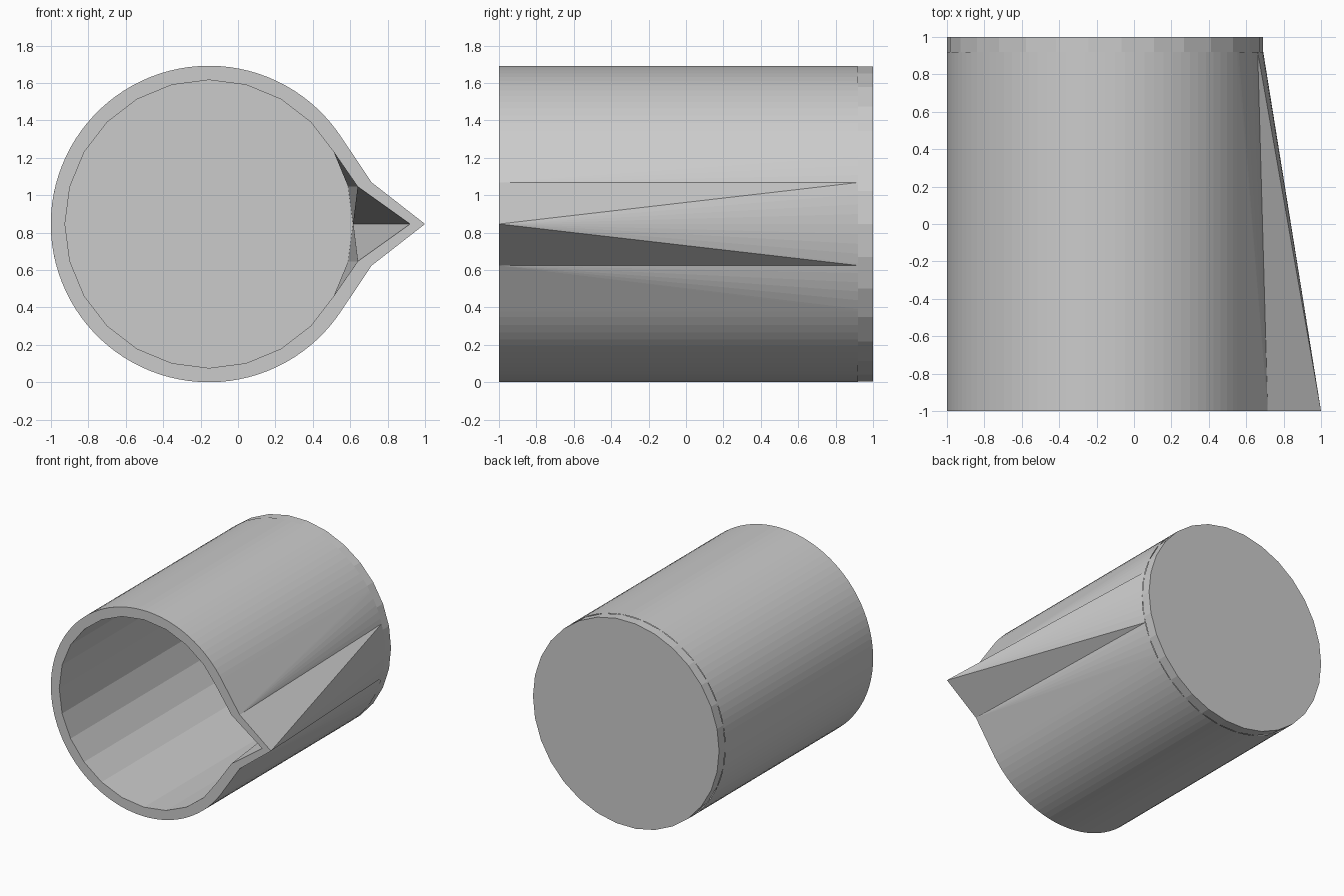
import bpy, bmesh
from math import sin, cos, radians
from mathutils import Vector

CX, CZ = -0.155, 0.846
FRONT, FLOOR, BACK = -1.0, 0.92, 1.0
R_OUT, R_IN = 0.846, 0.77

cube = bpy.data.objects.get("Cube")
if cube:
    bpy.data.objects.remove(cube, do_unlink=True)

grey = bpy.data.materials.new("light grey")
grey.use_nodes = True
grey.diffuse_color = (0.6, 0.6, 0.6, 1)
grey.node_tree.nodes["Principled BSDF"].inputs["Base Color"].default_value = (0.6, 0.6, 0.6, 1)


def ring(radius, deg, y):
    a = radians(deg)
    return Vector((CX + radius * cos(a), y, CZ + radius * sin(a)))


def finish(name, bm):
    mesh = bpy.data.meshes.new(name)
    bm.to_mesh(mesh)
    bm.free()
    mesh.materials.append(grey)
    bpy.context.collection.objects.link(bpy.data.objects.new(name, mesh))


def loft(bm, pairs, inward=False):
    """Skin a closed run of (front, back) point pairs; return the front edges."""
    cache = {}

    def vert(p):
        key = tuple(round(c, 5) for c in p)
        if key not in cache:
            cache[key] = bm.verts.new(p)
        return cache[key]

    rim = []
    for (f0, b0), (f1, b1) in zip(pairs, pairs[1:] + pairs[:1]):
        corners = list(dict.fromkeys(vert(p) for p in (f0, f1, b1, b0)))
        if len(corners) > 2:
            bm.faces.new(corners[::-1] if inward else corners)
        if vert(f0) != vert(f1):
            rim.append(bm.edges.get((vert(f0), vert(f1))))
    return rim


def mirrored(half):
    """Close a half run (spout tip to far side) with its reflection in z."""
    def flip(p):
        return Vector((p.x, p.y, 2 * CZ - p.z))
    return half + [(flip(f), flip(b)) for f, b in half[-2:0:-1]]


# Outer wall: the round back fans forward to the spout tip and shoulder
tip, shoulder = Vector((1, FRONT, CZ)), Vector((0.715, FRONT, CZ + 0.222))
LOW, HIGH = 15.2, 33.5
angles = sorted([180 * i / 50 for i in range(51)] + [LOW, HIGH])
outer = [(tip, ring(R_OUT, a, FLOOR)) for a in angles if a <= LOW]
outer += [(shoulder, ring(R_OUT, a, FLOOR)) for a in angles if LOW <= a <= HIGH]
outer += [(ring(R_OUT, a, FRONT), ring(R_OUT, a, FLOOR)) for a in angles if a >= HIGH]

# Inner wall: 24 broad facets with a matching spout groove
in_tip, in_shoulder = Vector((0.92, FRONT, CZ)), Vector((0.64, FRONT, CZ + 0.2))
b0, b15 = ring(R_IN, 0, FLOOR), ring(R_IN, 15, FLOOR)
inner = [(in_tip, b0), (in_shoulder, b0), (in_shoulder, b15), (ring(R_IN, 30, FRONT), b15)]
inner += [(ring(R_IN, a, FRONT), ring(R_IN, a, FLOOR)) for a in range(30, 181, 15)]

# Cup wall with a flat rim joining both skins
bm = bmesh.new()
rim = loft(bm, mirrored(outer)) + loft(bm, mirrored(inner), inward=True)
bmesh.ops.triangle_fill(bm, edges=rim, use_beauty=True, normal=(0, -1, 0))
finish("cup_wall", bm)

# Base disc, also the floor of the cup
bm = bmesh.new()
SIDES = 30
loops = [[bm.verts.new(ring(R_OUT, 360 * i / SIDES, y)) for i in range(SIDES)]
         for y in (FLOOR, BACK)]
for i in range(SIDES):
    j = (i + 1) % SIDES
    bm.faces.new((loops[0][i], loops[0][j], loops[1][j], loops[1][i]))
bm.faces.new(loops[0])
bm.faces.new(loops[1])
bmesh.ops.recalc_face_normals(bm, faces=bm.faces)
finish("cup_base", bm)
